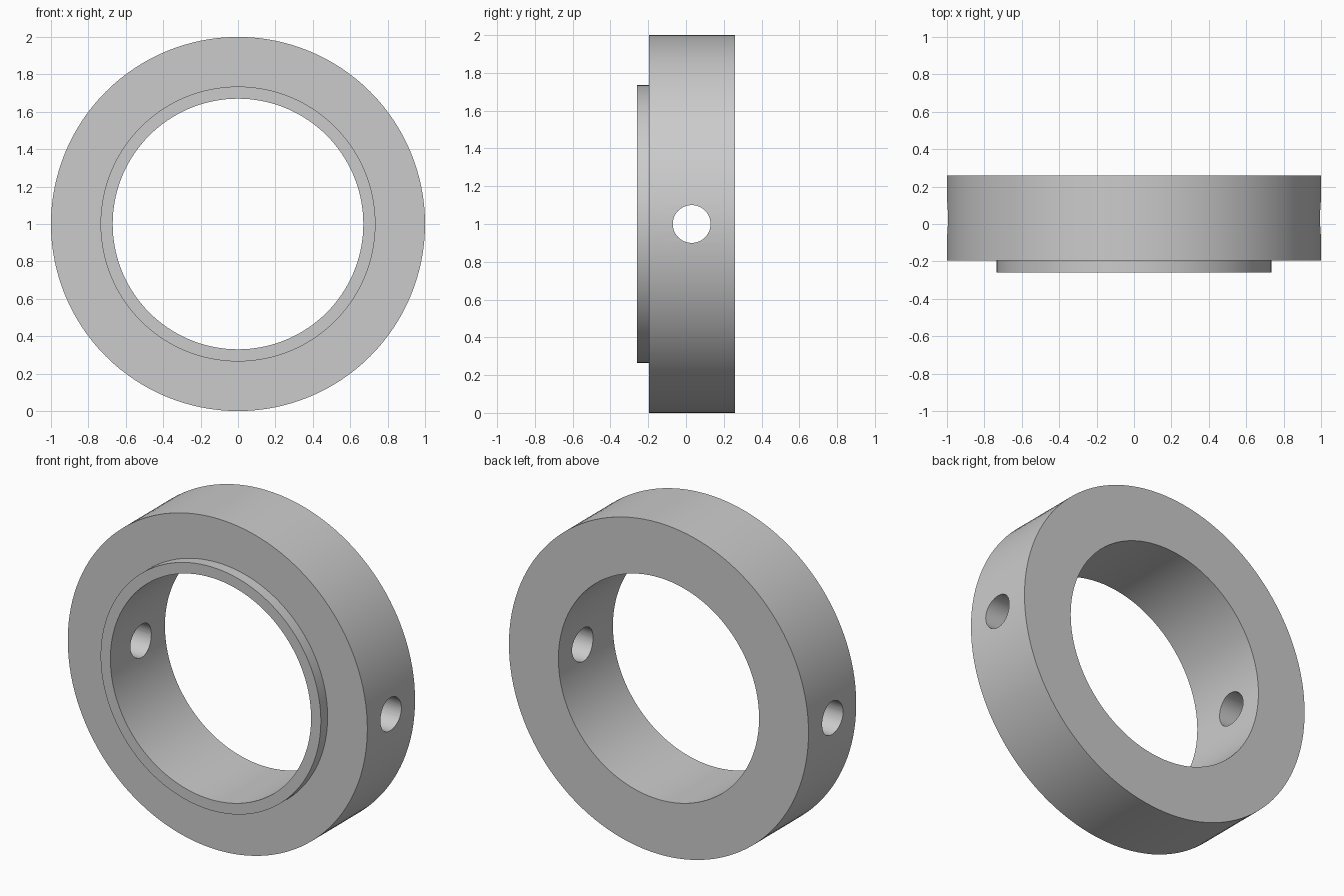
import bpy
import bmesh
from math import pi, radians
from mathutils import Vector

cube = bpy.data.objects.get("Cube")
if cube:
    bpy.data.objects.remove(cube, do_unlink=True)

# Plain grey metal
grey = bpy.data.materials.new("grey_metal")
grey.use_nodes = True
colour = (0.6, 0.6, 0.6, 1)
grey.diffuse_color = colour
grey.node_tree.nodes["Principled BSDF"].inputs["Base Color"].default_value = colour

OUTER, LIP, BORE = 1.0, 0.735, 0.67
FRONT, STEP, BACK = -0.26, -0.195, 0.26
CENTRE = Vector((0, 0, 1))

# Collar: stepped section (radius, depth) revolved round the bore axis
section = [(BORE, FRONT), (LIP, FRONT), (LIP, STEP),
           (OUTER, STEP), (OUTER, BACK), (BORE, BACK)]
bm = bmesh.new()
points = [bm.verts.new((r, y, CENTRE.z)) for r, y in section]
edges = [bm.edges.new((p, points[(i + 1) % len(points)])) for i, p in enumerate(points)]
bmesh.ops.spin(bm, geom=points + edges, cent=CENTRE, axis=(0, 1, 0),
               angle=2 * pi, steps=128)
bmesh.ops.remove_doubles(bm, verts=bm.verts[:], dist=0.0001)
bmesh.ops.recalc_face_normals(bm, faces=bm.faces[:])
mesh = bpy.data.meshes.new("collar")
bm.to_mesh(mesh)
bm.free()
mesh.materials.append(grey)
collar = bpy.data.objects.new("collar", mesh)
bpy.context.collection.objects.link(collar)

# Cross hole: one drill passing through both side walls
bpy.ops.mesh.primitive_cylinder_add(vertices=48, radius=0.1, depth=3,
                                    location=(0, 0.03, CENTRE.z),
                                    rotation=(0, pi / 2, 0))
drill = bpy.context.object
drill.name = "cross_hole_cutter"
drill.hide_render = True
drill.data.materials.append(grey)

cut = collar.modifiers.new("cross_hole", "BOOLEAN")
cut.operation = "DIFFERENCE"
cut.solver = "EXACT"
cut.object = drill

bpy.ops.object.select_all(action="DESELECT")
collar.select_set(True)
bpy.context.view_layer.objects.active = collar
bpy.ops.object.modifier_apply(modifier=cut.name)
bpy.data.objects.remove(drill, do_unlink=True)

# Round walls smooth, rims sharp
bpy.ops.object.shade_smooth_by_angle(angle=radians(30))
